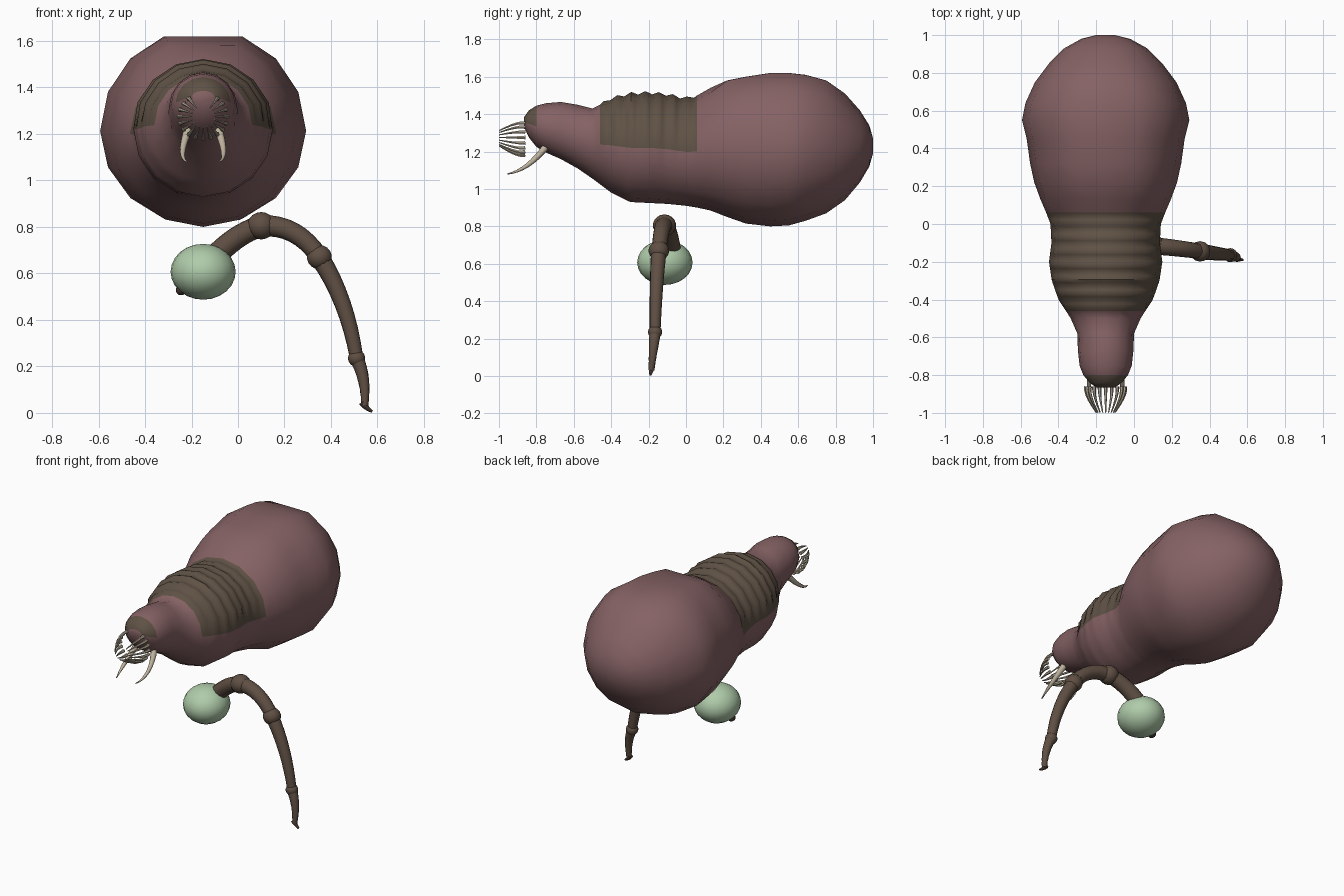
import bpy, bmesh, math
from mathutils import Vector

cube = bpy.data.objects.get("Cube")
if cube:
    bpy.data.objects.remove(cube, do_unlink=True)

CX = -0.15  # body axis


def material(name, rgb):
    m = bpy.data.materials.new(name)
    m.use_nodes = True
    m.diffuse_color = (*rgb, 1)
    bsdf = next(n for n in m.node_tree.nodes if n.type == 'BSDF_PRINCIPLED')
    bsdf.inputs["Base Color"].default_value = (*rgb, 1)
    return m


FLESH = material("dusky pink flesh", (0.235, 0.122, 0.127))
SHELL = material("brown shell", (0.115, 0.084, 0.06))
LEG = material("dark brown leg", (0.115, 0.078, 0.056))
GREEN = material("pale green", (0.43, 0.6, 0.4))
BONE = material("bone", (0.52, 0.45, 0.34))
CLAW = material("dark claw", (0.05, 0.035, 0.028))


def finish(name, bm, *mats):
    bmesh.ops.recalc_face_normals(bm, faces=bm.faces)
    me = bpy.data.meshes.new(name)
    bm.to_mesh(me)
    bm.free()
    ob = bpy.data.objects.new(name, me)
    bpy.context.collection.objects.link(ob)
    for m in mats:
        me.materials.append(m)
    bpy.ops.object.select_all(action='DESELECT')
    ob.select_set(True)
    bpy.context.view_layer.objects.active = ob
    bpy.ops.object.shade_smooth_by_angle(angle=math.radians(50))
    return ob


def loft(bm, rings):
    """Skin a list of equal-length point rings and cap both ends."""
    loops = [[bm.verts.new(p) for p in ring] for ring in rings]
    n = len(loops[0])
    for a, b in zip(loops, loops[1:]):
        for i in range(n):
            j = (i + 1) % n
            bm.faces.new((a[i], a[j], b[j], b[i]))
    bm.faces.new(loops[0])
    bm.faces.new(loops[-1])


def bend(p0, p1, p2, steps):
    """Curve from p0 to p2 passing through p1."""
    p0, p1, p2 = map(Vector, (p0, p1, p2))
    c = 2 * p1 - (p0 + p2) / 2
    return [p0.lerp(c, t).lerp(c.lerp(p2, t), t)
            for t in (i / steps for i in range(steps + 1))]


def tube(bm, path, r0, r1, sides=12):
    rings = []
    for i, p in enumerate(path):
        d = path[min(i + 1, len(path) - 1)] - path[max(i - 1, 0)]
        q = d.to_track_quat('Z', 'Y')
        r = r0 + (r1 - r0) * i / (len(path) - 1)
        rings.append([p + q @ Vector((r * math.cos(a), r * math.sin(a), 0))
                      for a in (math.tau * k / sides for k in range(sides))])
    loft(bm, rings)


def ball(name, loc, radii, mat, seg=16):
    bm = bmesh.new()
    bmesh.ops.create_uvsphere(bm, u_segments=seg, v_segments=seg // 2 + 2, radius=1)
    bmesh.ops.scale(bm, vec=radii, verts=bm.verts)
    bmesh.ops.translate(bm, vec=loc, verts=bm.verts)
    return finish(name, bm, mat)


# Body: station, top, bottom, half width
PROFILE = [
    (-.865, 1.385, 1.33, .05), (-.84, 1.42, 1.275, .085), (-.8, 1.445, 1.225, .118),
    (-.75, 1.458, 1.195, .138), (-.67, 1.465, 1.16, .147), (-.58, 1.45, 1.11, .15),
    (-.5, 1.43, 1.055, .185), (-.46, 1.45, 1.025, .21), (-.4, 1.485, .98, .25),
    (-.3, 1.51, .93, .285), (-.2, 1.515, .925, .3), (-.1, 1.505, .92, .287),
    (0, 1.485, .91, .292), (.06, 1.5, .9, .315), (.13, 1.54, .885, .345),
    (.22, 1.58, .85, .378), (.32, 1.6, .815, .4), (.45, 1.62, .8, .418),
    (.55, 1.62, .805, .443), (.64, 1.61, .83, .425), (.75, 1.58, .87, .375),
    (.85, 1.51, .94, .3), (.93, 1.42, 1.035, .22), (.98, 1.34, 1.12, .13),
    (1, 1.27, 1.19, .05)]
SADDLE = (-.46, .06)


def sample(y):
    for a, b in zip(PROFILE, PROFILE[1:]):
        if a[0] <= y <= b[0]:
            t = (y - a[0]) / (b[0] - a[0])
            return [u + (v - u) * t for u, v in zip(a, b)]


def body_ring(row, sides=16):
    y, top, bottom, half = row
    mid, high = (top + bottom) / 2, (top - bottom) / 2
    inside = SADDLE[0] < y < SADDLE[1]
    ridge = .008 * math.sin((y - SADDLE[0]) * math.tau / .0743) if inside else 0
    flat = .2 < y < .8  # abdomen has a flattened back
    ring = []
    for k in range(sides):
        a = math.tau * k / sides
        c, s = math.cos(a), math.sin(a)
        up = min(s * 1.08, 1) if flat and s > 0 else s
        swell = ridge if s > 0.1 else 0
        ring.append((CX + c * (half + swell), y, mid + up * (high + swell)))
    return ring


rows = [r for r in PROFILE if not SADDLE[0] < r[0] < SADDLE[1]]
span = SADDLE[1] - SADDLE[0]
rows += [sample(SADDLE[0] + span * i / 28) for i in range(1, 28)]
rows.sort(key=lambda r: r[0])
bm = bmesh.new()
loft(bm, [body_ring(r) for r in rows])
bm.normal_update()
for f in bm.faces:
    c = f.calc_center_median()
    saddle = SADDLE[0] < c.y < SADDLE[1] and c.z > sum(sample(c.y)[1:3]) / 2
    brow = c.y < -.8 and c.z > 1.355 and len(f.verts) == 4
    f.material_index = 1 if saddle or brow else 0
finish("body", bm, FLESH, SHELL)

# Ring of inward-curving teeth around the mouth
bm = bmesh.new()
COUNT = 20
for k in range(COUNT):
    a = math.tau * k / COUNT
    if math.sin(a) > .9:
        continue  # open at the top
    out = Vector((math.cos(a), 0, math.sin(a) * .92))
    hub = Vector((CX, 0, 1.275))
    pts = [hub + out * r + Vector((0, y, 0))
           for r, y in ((.103, -.86), (.096, -.915), (.05, -.998))]
    tube(bm, bend(*pts, 5), .011, .003, 6)
finish("teeth", bm, BONE)

# Pair of fangs under the mouth
for side, name in ((1, "left_fang"), (-1, "right_fang")):
    bm = bmesh.new()
    pts = [(CX + side * x, y, z) for x, y, z in
           ((.062, -.75, 1.225), (.088, -.85, 1.125), (.07, -.955, 1.08))]
    tube(bm, bend(*pts, 8), .02, .003, 8)
    finish(name, bm, BONE)

# Hip ball with a small knob on its far side
ball("hip", (CX, -.113, .607), (.14, .148, .12), GREEN, 20)
ball("hip_knob", (-.245, -.125, .528), (.024, .028, .022), CLAW, 10)

# Jointed leg
SEGMENTS = [
    ("upper_leg", (-.11, -.075, .66), (-.01, -.09, .75), (.1, -.115, .805), .05, .046),
    ("middle_leg", (.1, -.115, .805), (.24, -.13, .775), (.35, -.145, .67), .046, .04),
    ("lower_leg", (.35, -.145, .67), (.45, -.158, .47), (.51, -.165, .235), .042, .029),
    ("foot", (.51, -.165, .235), (.54, -.175, .14), (.545, -.185, .03), .032, .016)]
for name, p0, p1, p2, r0, r1 in SEGMENTS:
    bm = bmesh.new()
    tube(bm, bend(p0, p1, p2, 8), r0, r1)
    finish(name, bm, LEG)
for (_, p0, *_rest), r, name in zip(SEGMENTS[1:], (.062, .055, .038),
                                    ("hip_joint", "knee_joint", "ankle_joint")):
    ball(name, p0, (r, r, r * .95), LEG, 14)

# Claw at the tip of the leg
bm = bmesh.new()
tube(bm, bend((.535, -.183, .045), (.552, -.187, .024), (.577, -.19, .006), 5), .017, .006, 8)
finish("claw", bm, CLAW)
